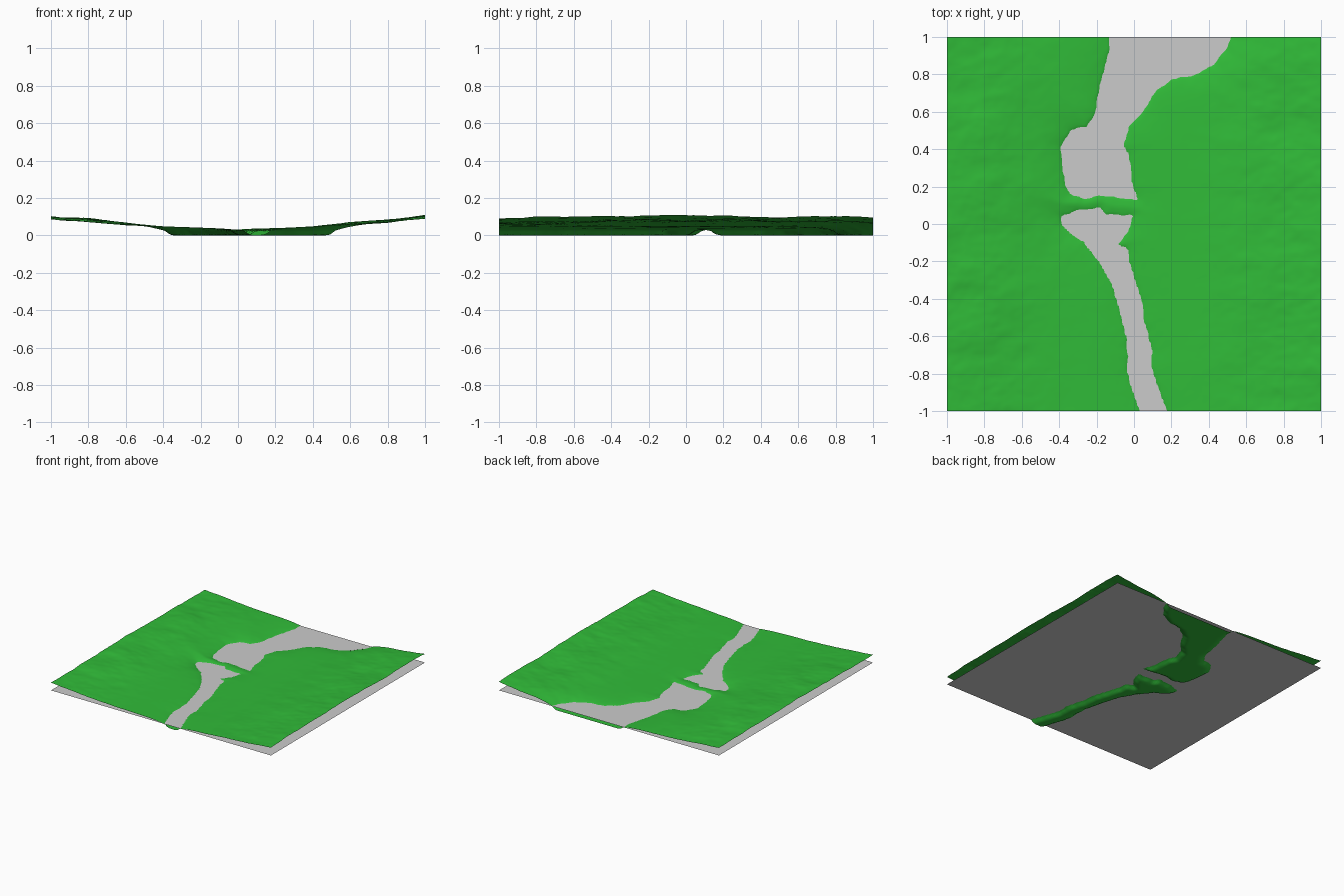
import bpy, bmesh, math
from mathutils import Vector, noise

if "Cube" in bpy.data.objects:
    bpy.data.objects.remove(bpy.data.objects["Cube"])

WATER = 0.024

# shorelines of the two water bodies (x, y), run past the map edge
NORTH = [(-.13, 1.4), (-.13, .93), (-.15, .85), (-.17, .78), (-.19, .7), (-.2, .6), (-.25, .52),
         (-.34, .5), (-.39, .41), (-.38, .28), (-.36, .2), (-.34, .165), (-.27, .137), (-.18, .155),
         (-.08, .143), (.015, .13), (-.01, .2), (-.02, .28), (-.03, .37), (-.06, .42), (-.03, .52),
         (.06, .62), (.11, .71), (.2, .775), (.33, .8), (.42, .85), (.49, .93), (.52, 1.0), (.52, 1.4)]
SOUTH = [(.08, -1.4), (.035, -1.0), (0, -.9), (-.03, -.81), (-.03, -.7), (-.04, -.6), (-.07, -.48),
         (-.09, -.4), (-.12, -.32), (-.18, -.2), (-.25, -.12), (-.27, -.09), (-.34, -.05), (-.385, 0),
         (-.39, .04), (-.29, .075), (-.18, .085), (-.15, .05), (-.01, .04), (-.02, 0), (-.045, -.06),
         (-.09, -.11), (-.04, -.13), (-.025, -.2), (0, -.3), (.04, -.41), (.05, -.52), (.095, -.68),
         (.09, -.76), (.125, -.88), (.175, -1.0), (.2, -1.4)]
# average valley height across x
VALLEY = [(-1, .09), (-.8, .079), (-.6, .060), (-.4, .048), (-.2, .042), (0, .038),
          (.2, .039), (.4, .046), (.6, .064), (.8, .074), (1, .099)]


def signed_distance(x, y, poly):
    """Distance to a shoreline, negative inside the water."""
    best, inside = 9.0, False
    for i, (x1, y1) in enumerate(poly):
        x0, y0 = poly[i - 1]
        dx, dy = x1 - x0, y1 - y0
        t = max(0, min(1, ((x - x0) * dx + (y - y0) * dy) / (dx * dx + dy * dy)))
        best = min(best, math.hypot(x - x0 - t * dx, y - y0 - t * dy))
        if (y0 > y) != (y1 > y) and x < x0 + (y - y0) * dx / dy:
            inside = not inside
    return -best if inside else best


def valley(x):
    for (x0, z0), (x1, z1) in zip(VALLEY, VALLEY[1:]):
        if x <= x1 + 1e-5:
            t = (x - x0) / (x1 - x0)
            return z0 + (z1 - z0) * t
    return VALLEY[-1][1]


def height(x, y):
    d = min(signed_distance(x, y, NORTH), signed_distance(x, y, SOUTH))
    d += 0.006 * noise.noise(Vector((x * 22, y * 22, 3)))
    if d < 0:                                   # river bed
        t = min(1, -d / 0.05)
        return WATER * (1 - t * (2 - t))
    hill = max(0, min(1, (abs(x) - 0.25) / 0.5))  # rougher towards the hills
    p = Vector((x * 2.2, y * 3.0, 7))
    bumps = noise.fractal(p, 0.9, 2.0, 5) * 0.011 * hill
    z = valley(x) + bumps + hill * (0.012 * math.cos(y * math.pi / 2) - 0.006)
    return WATER + max(0.003, z - WATER) * (1 - math.exp(-d / 0.08))


def make_grid(name, n, fn):
    bm = bmesh.new()
    bmesh.ops.create_grid(bm, x_segments=n, y_segments=n, size=1)
    for v in bm.verts:
        v.co.z = fn(v.co.x, v.co.y)
    for f in bm.faces:
        f.smooth = True
    me = bpy.data.meshes.new(name)
    bm.to_mesh(me)
    bm.free()
    ob = bpy.data.objects.new(name, me)
    bpy.context.collection.objects.link(ob)
    return ob


# grassy terrain with the carved river bed
terrain = make_grid("terrain", 150, height)
grass = bpy.data.materials.new("grass")
grass.diffuse_color = (0.03, 0.5, 0.04, 1)
grass.use_nodes = True
grass.node_tree.nodes["Principled BSDF"].inputs["Base Color"].default_value = grass.diffuse_color
terrain.data.materials.append(grass)

# flat water sheet under the whole map
make_grid("water", 1, lambda x, y: WATER)
